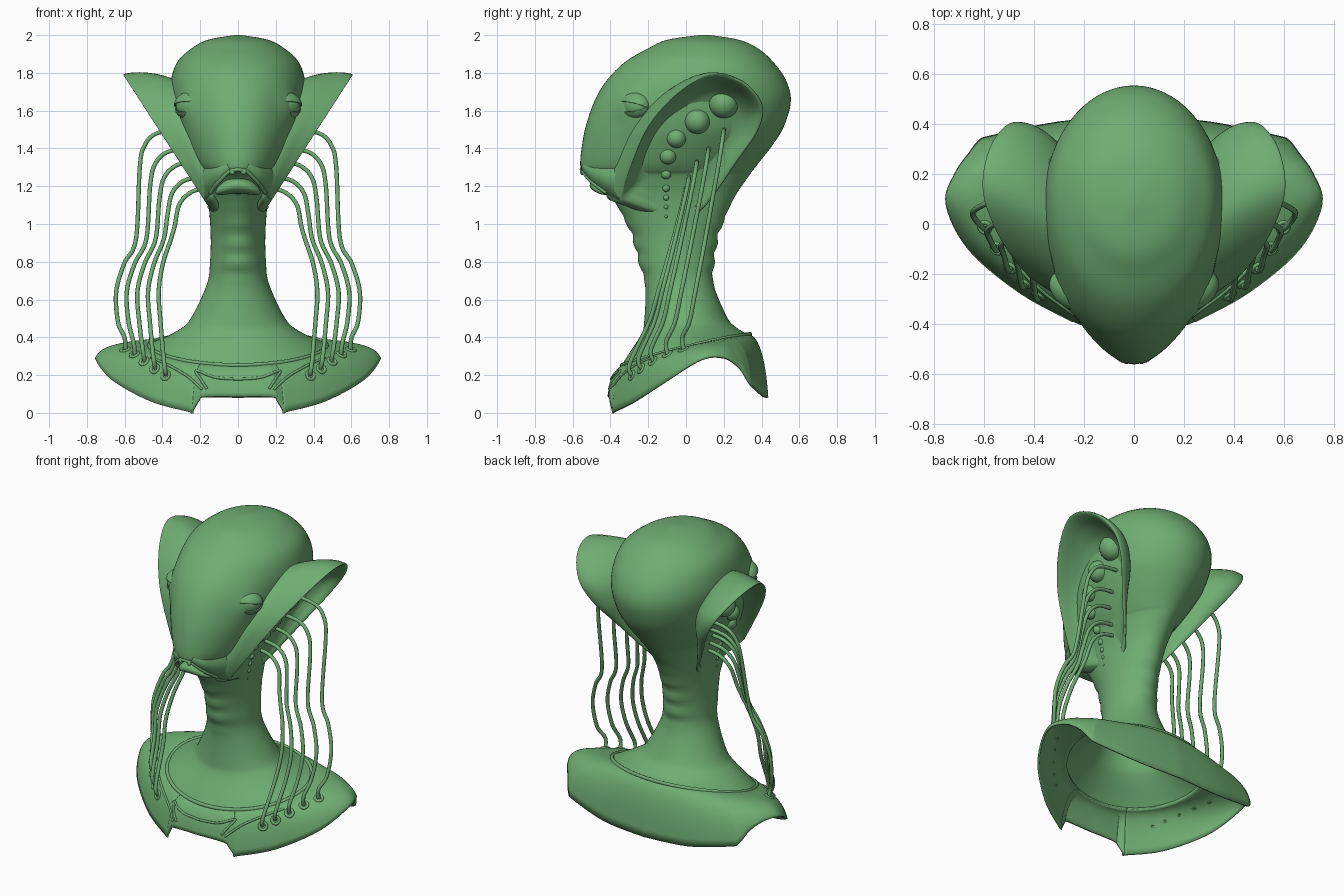
import bpy, bmesh, math
from mathutils import Vector, Matrix
from mathutils.bvhtree import BVHTree

if "Cube" in bpy.data.objects:
    bpy.data.objects.remove(bpy.data.objects["Cube"])

COL = bpy.context.scene.collection
MAT = bpy.data.materials.new("green_skin")
MAT.diffuse_color = (0.16, 0.42, 0.17, 1)
MAT.use_nodes = True
MAT.node_tree.nodes["Principled BSDF"].inputs["Base Color"].default_value = MAT.diffuse_color

def spline(pts, k):
    """Catmull-Rom resampling of tuples of any length."""
    out, n = [], len(pts)
    for i in range(n - 1):
        a, b, c, d = pts[max(i-1, 0)], pts[i], pts[i+1], pts[min(i+2, n-1)]
        for j in range(k):
            t = j / k
            out.append(tuple(0.5*(2*q + (r-p)*t + (2*p-5*q+4*r-s)*t*t + (3*q-p-3*r+s)*t**3)
                             for p, q, r, s in zip(a, b, c, d)))
    return out + [tuple(pts[-1])]

def add(name, data):
    ob = bpy.data.objects.new(name, data)
    COL.objects.link(ob)
    data.materials.append(MAT)
    return ob

def finish(name, bm, mirror=False, thick=0):
    bmesh.ops.remove_doubles(bm, verts=bm.verts, dist=.0002)
    bmesh.ops.recalc_face_normals(bm, faces=bm.faces)
    me = bpy.data.meshes.new(name)
    bm.to_mesh(me)
    me.polygons.foreach_set("use_smooth", [True] * len(me.polygons))
    tree = BVHTree.FromBMesh(bm)
    bm.free()
    ob = add(name, me)
    if thick:
        m = ob.modifiers.new("thickness", 'SOLIDIFY')
        m.thickness, m.offset = thick, 0
    if mirror:
        ob.modifiers.new("mirror", 'MIRROR')
    return tree

def loft(name, rings, closed=True, caps=(), **kw):
    bm = bmesh.new()
    vs = [[bm.verts.new(p) for p in r] for r in rings]
    n = len(rings[0])
    for a, b in zip(vs, vs[1:]):
        for i in range(n if closed else n - 1):
            j = (i + 1) % n
            bm.faces.new((a[i], a[j], b[j], b[i]))
    for c in caps:
        bm.faces.new(vs[c])
    return finish(name, bm, **kw)

def balls(name, items, **kw):
    bm = bmesh.new()
    for co, r in items:
        bmesh.ops.create_uvsphere(bm, u_segments=24, v_segments=14, radius=r,
                                  matrix=Matrix.Translation(co))
    finish(name, bm, **kw)

def tubes(name, paths, r, cyclic=False):
    cu = bpy.data.curves.new(name, 'CURVE')
    cu.dimensions, cu.bevel_depth, cu.bevel_resolution = '3D', r, 3
    cu.use_fill_caps = True
    for path in paths:
        sp = cu.splines.new('POLY')
        sp.points.add(len(path) - 1)
        for p, co in zip(sp.points, path):
            p.co = (*co, 1)
        sp.use_cyclic_u, sp.use_smooth = cyclic, True
    return add(name, cu)

def both(paths):
    return paths + [[(-x, y, z) for x, y, z in p] for p in paths]

# Head and neck sections: height, front y, widest y, back y, half width
ROWS = [(2, .07, .1, .13, .02), (1.975, -.1, .1, .28, .16), (1.93, -.2, .1, .38, .245),
        (1.86, -.32, .1, .46, .32), (1.76, -.42, .09, .53, .355), (1.65, -.485, .08, .555, .358),
        (1.52, -.53, .04, .52, .335), (1.42, -.55, -.02, .46, .295), (1.33, -.56, -.08, .39, .25),
        (1.285, -.55, -.1, .355, .22), (1.25, -.49, -.1, .33, .195), (1.13, -.385, -.08, .25, .16),
        (.95, -.28, -.04, .165, .145), (.8, -.24, -.04, .14, .148), (.68, -.215, -.03, .145, .165),
        (.5, -.22, 0, .22, .25), (.43, -.24, 0, .27, .32), (.335, -.34, .03, .34, .47)]

def ring_point(row, t):
    z, yf, yc, yb, w = row
    c, s = math.cos(t), math.sin(t)
    x = w * s
    y = yc - c * ((yc - yf) if c > 0 else (yb - yc))
    # throat and nape folds
    if .66 < z < 1.12:
        fade = math.sin(math.pi * (z - .66) / .46) * c**4
        y -= math.copysign(.018 * abs(math.sin(math.pi * z / .105)) * fade, c)
    # the base dips forward over the chest
    tilt = 2.4 * max(0, .52 - z) ** 2
    # swelling around the eye
    d = Vector((abs(x) - .285, y + .29, z - 1.615))
    g = .026 * math.exp(-d.length_squared / .008)
    return Vector((x + .6 * g * s, y - .8 * g, z - tilt * c + .25 * tilt * s * s))

N = 72
ANGLES = [2 * math.pi * i / N for i in range(N)]
head = loft("head_and_neck", [[ring_point(r, a) for a in ANGLES] for r in spline(ROWS, 6)], caps=(0,))
tubes("neck_base_rim", [[ring_point(ROWS[-1], a) for a in ANGLES]], .011, True)

# Shoulder collar: bezier sections from the neck base out to a shaped hem
HEM = [(0, -.41, .085), (.18, -.405, .083), (.21, -.4, .06), (.245, -.385, .003), (.26, -.38, .005),
       (.46, -.27, .06), (.66, -.1, .17), (.75, .08, .28), (.715, .2, .29), (.66, .28, .24),
       (.62, .33, .165), (.57, .35, .14), (.3, .405, .09), (0, .43, .08)]
half = [Vector(p) for p in spline(HEM, 6)]
sections = []
for o in half + [Vector((-p.x, p.y, p.z)) for p in half[-2:0:-1]]:
    a = ring_point(ROWS[-1], math.atan2(o.x / .47, -o.y / .34))
    a = Vector((a.x * .97, a.y * .97, a.z - .005))
    ctrl = Vector((o.x * .95, o.y * .95, a.z - .02 + .04 * abs(o.x)))
    sections.append([a*(1-s)**2 + ctrl*2*s*(1-s) + o*s*s for s in [i/12 for i in range(13)]])
collar = loft("shoulder_collar", sections + sections[:1], closed=False, thick=.012)

# Raised seams on the front of the collar
def on_front(x, z):
    hits = [b.ray_cast(Vector((x, -2, z)), Vector((0, 1, 0)))[0] for b in (collar, head)]
    h = min((h for h in hits if h), key=lambda h: h.y, default=Vector((x, -.35, z)))
    return (h.x, h.y - .007, h.z + .003)
panel = [(0, .175), (.12, .185), (.22, .22), (.2, .18), (.165, .125)]
seam = [(.46, .29), (.38, .255), (.28, .2), (.22, .15), (.19, .12)]
tubes("collar_seams", both([[on_front(*p) for p in spline(q, 8)] for q in (panel, seam)]), .007)

# Ears: cupped shells whose open rim lies in a plane slanting out and up
RIM = [(-.35, 1.13), (-.29, 1.32), (-.2, 1.52), (-.05, 1.69), (.13, 1.79), (.3, 1.75), (.4, 1.63),
       (.38, 1.5), (.28, 1.35), (.06, 1.06), (-.14, 1.06), (-.35, 1.13)]
def ear_ring(scale, k, shift):
    ring = []
    for y, z in spline(RIM, 5)[:-1]:
        y, z = y * scale + shift, 1.42 + (z - 1.42) * scale
        depth = .045 + .15 * max(0, z - 1.15) / .65
        ring.append((.18 + (z - 1.13) * .64 - depth * k, y, z))
    return ring
# each step: scale, depth into the head, shift
EAR = [(.9, 1.5, -.11), (1, .95, -.06), (1.03, .45, -.02), (1.01, .05, 0), (.98, -.02, 0),
       (.93, .15, 0), (.84, .6, 0), (.65, .95, 0), (.04, 1.05, 0)]
ear = loft("ear", [ear_ring(*e) for e in spline(EAR, 4)], caps=(-1,), mirror=True)

def on_side(y, z):
    hits = [b.ray_cast(Vector((2, y, z)), Vector((-1, 0, 0)))[0] for b in (head, ear)]
    return max(h.x for h in hits if h)

# Row of shrinking beads inside each ear
BEADS = [(.2, 1.64, .08), (.06, 1.545, .068), (-.05, 1.455, .052), (-.095, 1.36, .044), (-.105, 1.265, .028)]
BEADS += [(-.105, 1.19 - .05 * i, .02 - .004 * i) for i in range(4)]
balls("ear_beads", [((on_side(y, z) - r * .3, y, z), r) for y, z, r in BEADS], mirror=True)

# Eyes and lids: flattened almond shapes turned forward
frame = (Matrix.Translation((.252, -.268, 1.625))
         @ Vector((.62, -.78, 0)).to_track_quat('Y', 'Z').to_matrix().to_4x4()
         @ Matrix.Diagonal((1.12, .8, .85, 1)))
def eye_part(name, r, angle=None, sign=1):
    bm = bmesh.new()
    bmesh.ops.create_uvsphere(bm, u_segments=32, v_segments=20, radius=r)
    if angle is not None:
        a = math.radians(angle)
        bmesh.ops.bisect_plane(bm, geom=bm.verts[:] + bm.edges[:] + bm.faces[:], plane_co=(0, 0, 0),
                               plane_no=Vector((-.1, -math.sin(a), math.cos(a))) * sign, clear_inner=True)
    bm.transform(frame)
    finish(name, bm, mirror=True, thick=.007 if angle is not None else 0)
eye_part("eyeball", .076)
eye_part("upper_eyelid", .084, 18)
eye_part("lower_eyelid", .083, -26, -1)

# Jaw flaps hanging beside the mouth, rooted inside the cheeks
top = spline([(.03, -.5, 1.36), (.09, -.45, 1.37), (.15, -.36, 1.38), (.19, -.27, 1.38)], 6)
low = spline([(.04, -.55, 1.285), (.1, -.5, 1.225), (.145, -.42, 1.165), (.17, -.355, 1.125)], 6)
mid = [(Vector(a) + Vector(b)) / 2 + Vector((.02, -.02, -.01)) for a, b in zip(top, low)]
loft("jaw_flap", spline([top[0]], 1) and [top, mid, low], closed=False, mirror=True, thick=.014)

# Mouth: arched upper lip, nostril bumps and a full, drooping lower lip
lip = [(0, -.552, 1.29)] + low[1:13]
tubes("upper_lip", [[(-x, y, z) for x, y, z in lip[:0:-1]] + lip], .011)
balls("nostril", [((.03, -.545, 1.275), .016)], mirror=True)
bm = bmesh.new()
bmesh.ops.create_uvsphere(bm, u_segments=32, v_segments=18, radius=1,
                          matrix=Matrix.Translation((0, -.425, 1.205)) @ Matrix.Diagonal((.12, .085, .045, 1)))
for v in bm.verts:
    v.co.z -= 2.6 * v.co.x ** 2
finish("lower_lip", bm)

# Hoses from the ears to the collar, inner (lowest) to outer (highest)
paths, sockets = [], []
for i, z in enumerate((1.19, 1.25, 1.33, 1.4, 1.5)):
    f = i / 4
    y, xu, xb = .2 * f ** 1.8, .335 + .14 * f + .045 * f * f, .42 + .225 * f
    g, n = collar.find_nearest(Vector((.385 + .21 * f, -.29 + .28 * f ** 1.15, .2 + .125 * f)))[:2]
    n = -n if n.z < 0 else n
    x0 = on_side(y, z) - .01
    def at(x, h):
        return (x, y + (g.y - y) * ((z - h) / (z - g.z)) ** 1.1, h)
    paths.append(spline([(x0, y, z), at(max(x0 + .04, xu - .09), z - .02), at(xu - .025, z - .085),
                         at(xu, z - .2), at(xu + .02, .92), at((xu + xb) / 2 + .02, .79), at(xb, .64),
                         at(xb - .01, .48), tuple(g + n * .02 + Vector((0, 0, .05))), tuple(g - n * .01)], 8))
    rot = n.to_track_quat('Z', 'Y')
    sockets.append([tuple(g + n * .004 + rot @ Vector((.022 * math.cos(a), .022 * math.sin(a), 0)))
                    for a in ANGLES[::4]])
tubes("hoses", both(paths), .0115)
tubes("hose_sockets", both(sockets), .009, True)
